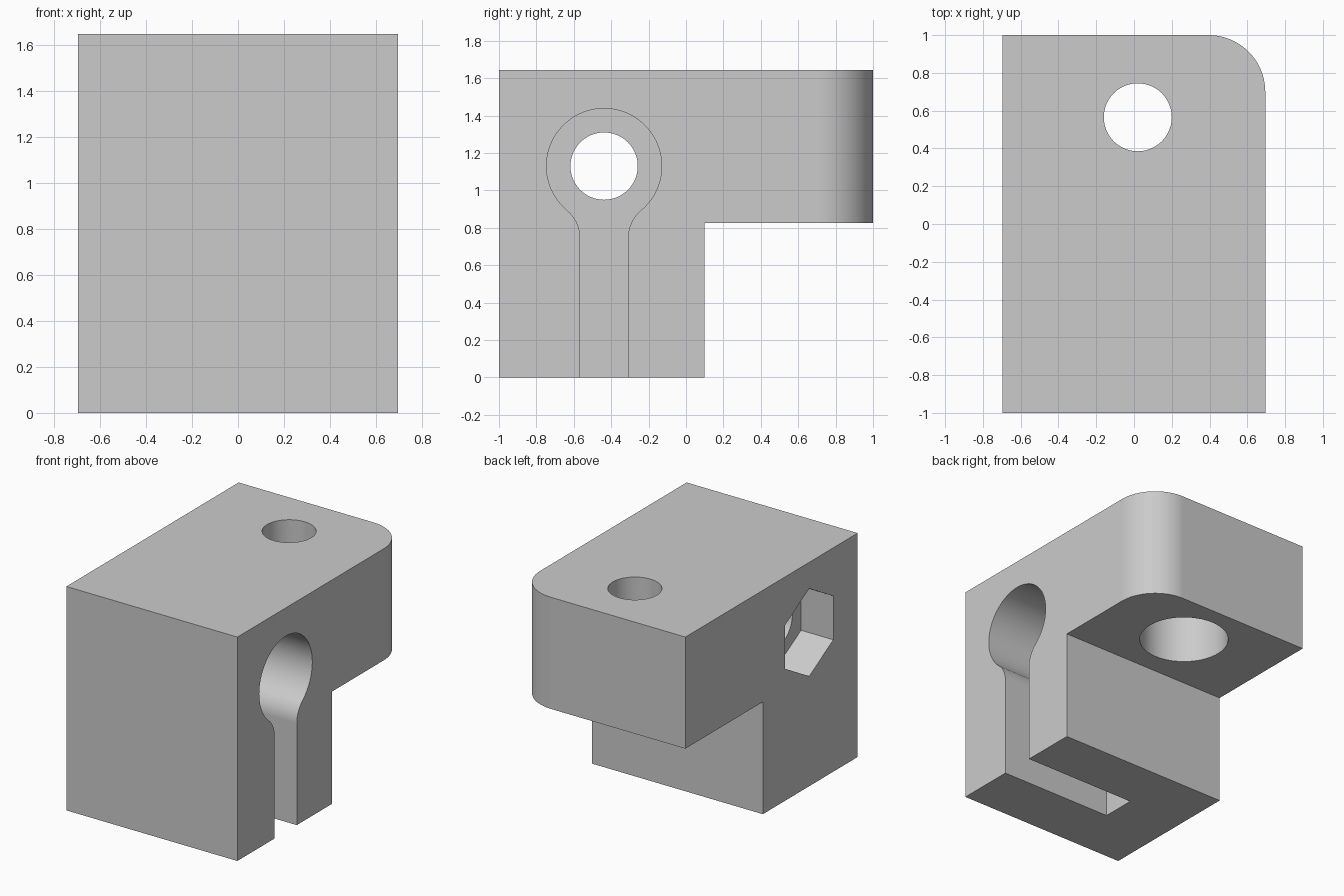
import bpy, bmesh
from math import pi, sin, cos, sqrt, atan2, radians

if "Cube" in bpy.data.objects:
    bpy.data.objects.remove(bpy.data.objects["Cube"], do_unlink=True)

HALF_W, TOP, SHELF, STEP_Y = 0.695, 1.645, 0.825, 0.1
BORE_Y, BORE_Z = -0.438, 1.13        # horizontal bolt axis
HOLE_X, HOLE_Y = 0.02, 0.565         # vertical bolt axis
HOLE_R, BORE_R = 0.18, 0.308
SLOT_HALF, FILLET = 0.128, 0.19
WALL = 0.21                          # material left under each bolt head

grey = bpy.data.materials.new("plain grey")
grey.use_nodes = True
grey.diffuse_color = (0.6, 0.6, 0.6, 1)
grey.node_tree.nodes["Principled BSDF"].inputs["Base Color"].default_value = (0.6, 0.6, 0.6, 1)


def arc(cx, cy, r, start, end, n):
    return [(cx + r * cos(start + (end - start) * i / n),
             cy + r * sin(start + (end - start) * i / n)) for i in range(n + 1)]


def ring(cx, cy, r, n, start=0.0):
    return arc(cx, cy, r, start, start + 2 * pi, n)[:-1]


def prism(name, outline, axis, lo, hi, round_edge=None):
    """Extrude an outline along x (points are y, z) or z (points are x, y)."""
    bm = bmesh.new()
    place = (lambda p, t: (t, *p)) if axis == "x" else (lambda p, t: (*p, t))
    ends = [[bm.verts.new(place(p, t)) for p in outline] for t in (lo, hi)]
    for loop in ends:
        bm.faces.new(loop)
    for i in range(len(outline)):
        j = (i + 1) % len(outline)
        bm.faces.new((ends[0][i], ends[0][j], ends[1][j], ends[1][i]))
    bmesh.ops.recalc_face_normals(bm, faces=bm.faces)
    if round_edge:
        edges = [e for e in bm.edges if all(round_edge(v.co) for v in e.verts)]
        bmesh.ops.bevel(bm, geom=edges, offset=0.3, segments=20, profile=0.5, affect="EDGES")
    mesh = bpy.data.meshes.new(name)
    bm.to_mesh(mesh)
    bm.free()
    obj = bpy.data.objects.new(name, mesh)
    mesh.materials.append(grey)
    bpy.context.collection.objects.link(obj)
    return obj


# Stepped block with one rounded rear corner
body = prism("clamp_block",
             [(-1, 0), (STEP_Y, 0), (STEP_Y, SHELF), (1, SHELF), (1, TOP), (-1, TOP)],
             "x", -HALF_W, HALF_W, lambda c: c.x > 0 and c.y > 0.9)

# Keyhole outline: round bore blended by fillets into a slot open at the bottom
reach = SLOT_HALF + FILLET
drop = sqrt((BORE_R + FILLET) ** 2 - reach ** 2)
tilt = atan2(drop, reach)
right = [(SLOT_HALF, -BORE_Z - 0.2)]
right += arc(reach, -drop, FILLET, pi, pi - tilt, 8)
right += arc(0, 0, BORE_R, -tilt, pi / 2, 28)[1:]
left = [(-y, z) for y, z in reversed(right[:-1])]
keyhole = [(BORE_Y + y, BORE_Z + z) for y, z in right + left]

cutters = [
    prism("keyhole_cutter", keyhole, "x", -0.225, 1),
    prism("nut_pocket_cutter", ring(BORE_Y, BORE_Z, 0.322, 6, pi / 2), "x", -1, -HALF_W + 0.262),
    prism("cross_hole_cutter", ring(BORE_Y, BORE_Z, HOLE_R, 48), "x", -1, 0.2),
    prism("counterbore_cutter", ring(HOLE_X, HOLE_Y, BORE_R, 64), "z", 0.5, TOP - WALL),
    prism("upright_hole_cutter", ring(HOLE_X, HOLE_Y, HOLE_R, 48), "z", 1, 2),
]

# Cut every opening, then discard the cutters
bpy.ops.object.select_all(action="DESELECT")
body.select_set(True)
bpy.context.view_layer.objects.active = body
for cutter in cutters:
    cutter.hide_render = True
    mod = body.modifiers.new(cutter.name, "BOOLEAN")
    mod.operation, mod.solver, mod.object = "DIFFERENCE", "EXACT", cutter
    bpy.ops.object.modifier_apply(modifier=mod.name)
    bpy.data.objects.remove(cutter, do_unlink=True)

# Smooth the round walls while the flats stay crisp
bpy.ops.object.shade_smooth_by_angle(angle=radians(30))
weighted = body.modifiers.new("crisp_flats", "WEIGHTED_NORMAL")
weighted.keep_sharp = True
